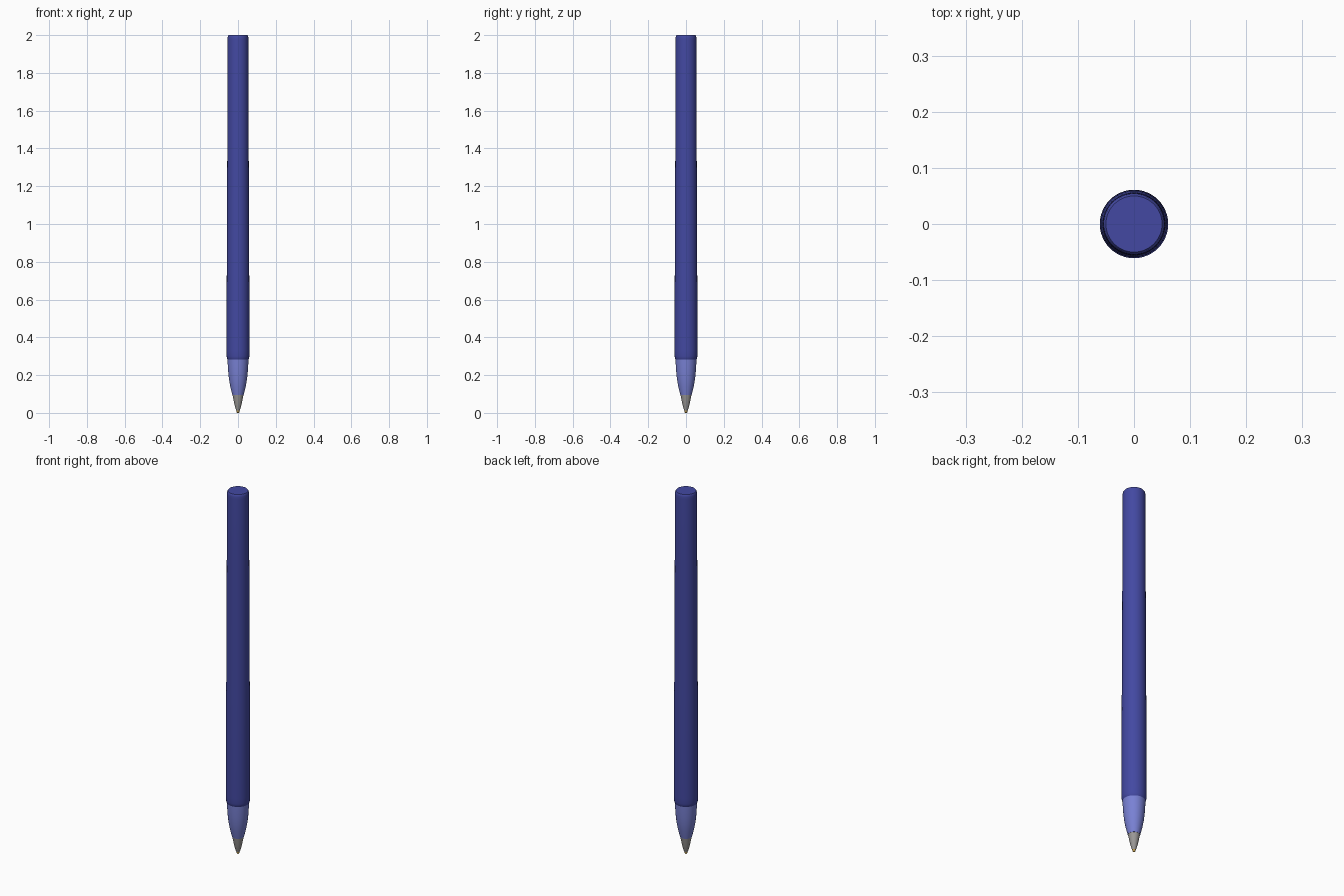
import bpy, bmesh, math

if "Cube" in bpy.data.objects:
    bpy.data.objects.remove(bpy.data.objects["Cube"])

SEGMENTS = 48


def material(name, rgb):
    m = bpy.data.materials.new(name)
    m.diffuse_color = (*rgb, 1)
    m.use_nodes = True
    m.node_tree.nodes["Principled BSDF"].inputs["Base Color"].default_value = m.diffuse_color
    return m


def lathe(name, profile, mat):
    """Revolve a (radius, height) profile around z and close both ends."""
    bm = bmesh.new()
    rings = []
    for r, z in profile:
        rings.append([bm.verts.new((r * math.cos(2 * math.pi * i / SEGMENTS),
                                    r * math.sin(2 * math.pi * i / SEGMENTS), z))
                      for i in range(SEGMENTS)])
    for a, b in zip(rings, rings[1:]):
        for i in range(SEGMENTS):
            j = (i + 1) % SEGMENTS
            bm.faces.new((a[i], a[j], b[j], b[i]))
    bm.faces.new(rings[0][::-1])
    bm.faces.new(rings[-1])
    mesh = bpy.data.meshes.new(name)
    bm.to_mesh(mesh)
    bm.free()
    mesh.materials.append(mat)
    ob = bpy.data.objects.new(name, mesh)
    bpy.context.collection.objects.link(ob)
    bpy.ops.object.select_all(action='DESELECT')
    ob.select_set(True)
    bpy.context.view_layer.objects.active = ob
    bpy.ops.object.shade_smooth_by_angle(angle=math.radians(35))
    return ob


navy = material("navy blue", (0.056, 0.066, 0.36))
periwinkle = material("light blue", (0.19, 0.22, 0.66))
steel = material("tip grey", (0.33, 0.32, 0.31))
gold = material("point gold", (0.50, 0.32, 0.07))

# Slightly tapered barrel with rounded upper rim and bevelled lower rim
lathe("barrel", [(0.054, 0.28), (0.058, 0.287), (0.060, 0.30), (0.061, 0.33),
                 (0.059, 0.88), (0.057, 1.30), (0.056, 1.69), (0.055, 1.975),
                 (0.0545, 1.988), (0.053, 1.996), (0.050, 2.0)], navy)

# Curved nose cone
lathe("nose_cone", [(0.030, 0.095), (0.041, 0.14), (0.048, 0.18),
                    (0.052, 0.22), (0.0545, 0.26), (0.0555, 0.283)], periwinkle)

# Metal tip
lathe("metal_tip", [(0.009, 0.012), (0.015, 0.03), (0.022, 0.06),
                    (0.029, 0.097)], steel)

# Rounded writing point
lathe("writing_point", [(0.003, 0.0), (0.006, 0.002), (0.008, 0.006),
                        (0.0085, 0.014)], gold)
